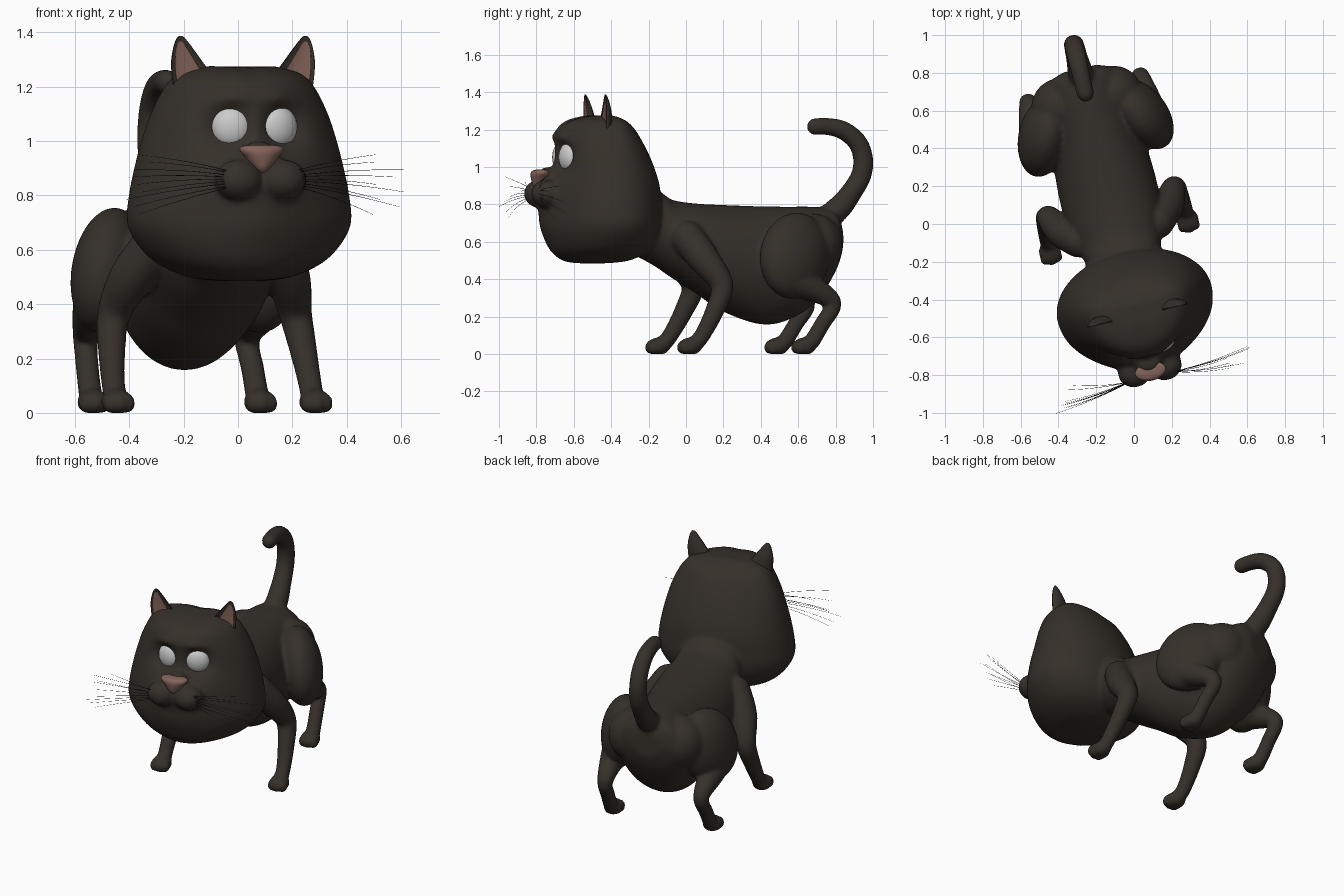
import bpy, bmesh, math, random
from mathutils import Matrix, Vector

if "Cube" in bpy.data.objects:
    bpy.data.objects.remove(bpy.data.objects["Cube"])

random.seed(4)
# The cat is modelled symmetrically, then turned a little and placed
PLACE = Matrix.Translation((-0.0956, 0, 0)) @ Matrix.Rotation(math.radians(13.2), 4, 'Z')


def material(name, rgb):
    m = bpy.data.materials.new(name)
    m.diffuse_color = (*rgb, 1)
    m.use_nodes = True
    m.node_tree.nodes["Principled BSDF"].inputs["Base Color"].default_value = m.diffuse_color
    return m


FUR = material("dark_fur", (0.036, 0.029, 0.022))
PINK = material("dusty_pink", (0.23, 0.125, 0.10))
WHISKER = material("whisker_black", (0.02, 0.02, 0.02))


def spline(pts, n):
    """Catmull-Rom samples through tuples of any length."""
    out = []
    for i in range(len(pts) - 1):
        p = [pts[max(0, min(len(pts) - 1, i + k))] for k in (-1, 0, 1, 2)]
        for j in range(n):
            t = j / n
            out.append([0.5 * (2 * b + (c - a) * t + (2 * a - 5 * b + 4 * c - d) * t * t
                               + (3 * b - a - 3 * c + d) * t ** 3) for a, b, c, d in zip(*p)])
    return out + [list(pts[-1])]


def loft(bm, rings):
    """Skin a list of point rings and close both ends."""
    vs = [[bm.verts.new(p) for p in r] for r in rings]
    n = len(vs[0])
    faces = [bm.faces.new((a[i], a[(i + 1) % n], b[(i + 1) % n], b[i]))
             for a, b in zip(vs, vs[1:]) for i in range(n)]
    faces += [bm.faces.new(vs[0][::-1]), bm.faces.new(vs[-1])]
    bmesh.ops.recalc_face_normals(bm, faces=faces)


def angles(n):
    return [2 * math.pi * i / n for i in range(n)]


def turn(deg, axis):
    return Matrix.Rotation(math.radians(deg), 4, axis)


def ball(bm, loc, size, seg=24, rot=Matrix()):
    m = Matrix.Translation(loc) @ rot @ Matrix.Diagonal((*size, 1))
    verts = bmesh.ops.create_uvsphere(bm, u_segments=seg, v_segments=seg // 2, radius=1, matrix=m)["verts"]
    for v in verts:
        v.co.z = max(v.co.z, 0)


def tube(bm, pts, n=5, sides=20):
    """Round limb along (x, y, z, radius) points with ball ends."""
    s = spline(pts, n)
    rings = []
    for i, (x, y, z, r) in enumerate(s):
        a, b = s[max(0, i - 1)], s[min(len(s) - 1, i + 1)]
        t = (Vector(b[:3]) - Vector(a[:3])).normalized()
        u = t.cross(Vector((1, 0, 0))).normalized()
        v = t.cross(u)
        rings.append([Vector((x, y, z)) + r * (u * math.cos(q) + v * math.sin(q)) for q in angles(sides)])
    loft(bm, rings)
    for x, y, z, r in (s[0], s[-1]):
        ball(bm, (x, y, z), (r, r, r))


def finish(bm, name, mat=None):
    me = bpy.data.meshes.new(name)
    for f in bm.faces:
        f.smooth = True
    bm.to_mesh(me)
    bm.free()
    ob = bpy.data.objects.new(name, me)
    bpy.context.collection.objects.link(ob)
    ob.matrix_world = PLACE
    if mat:
        me.materials.append(mat)
    return ob


skin = bmesh.new()

# Torso: y, top z, bottom z, half width
torso = [(-.32, .85, .55, .19), (-.17, .875, .47, .205), (-.08, .825, .41, .23), (.05, .805, .33, .255),
         (.2, .797, .23, .262), (.4, .79, .16, .25), (.55, .788, .178, .24), (.7, .787, .27, .23),
         (.8, .77, .42, .19), (.845, .70, .53, .09)]
loft(skin, [[(w * math.cos(q), y, (t + b) / 2 + (t - b) / 2 * math.sin(q)) for q in angles(40)]
            for y, t, b, w in spline(torso, 5)])


# Head: z, half width, front y, back y; eye sockets pressed in, muzzle, chin and arched brows pulled out
def face(x, y, z):
    def g(cx, cz, sx, sz):
        return math.exp(-((abs(x) - cx) / sx) ** 2 - ((z - cz) / sz) ** 2)
    if y < -.5:
        x *= 1 - .9 * (y + .5) ** 2 * (y > -.8)
        y += .060 * g(.106, 1.045, .076, .075)
        y -= .020 * g(.085, 1.16 - 1.5 * (abs(x) - .06) ** 2, .075, .024)
        y -= .055 * g(0, .86, .17, .10) + .02 * g(0, .70, .14, .08)
    if z > 1.2:
        z -= .010 * math.exp(-(x / .05) ** 2)
    return x, y, z


head = [(.485, .08, -.60, -.45), (.50, .19, -.675, -.32), (.55, .305, -.735, -.22), (.62, .378, -.765, -.17),
        (.70, .417, -.775, -.15), (.80, .41, -.77, -.15), (.90, .39, -.755, -.16), (1.0, .364, -.735, -.19),
        (1.1, .33, -.725, -.235), (1.2, .278, -.705, -.295), (1.25, .224, -.65, -.35), (1.276, .13, -.56, -.42)]
YC = -.43
loft(skin, [[face(w * math.cos(q), YC + ((b - YC) if math.sin(q) > 0 else (YC - f)) * math.sin(q), z)
             for q in angles(80)] for z, w, f, b in spline(head, 7)])

# Nose bed
ball(skin, (0, -.76, .945), (.07, .055, .055))

# Tail
tube(skin, [(0, .74, .70, .07), (0, .84, .78, .066), (0, .905, .86, .058), (0, .96, .95, .055),
            (0, .973, 1.04, .054), (0, .943, 1.13, .052), (0, .865, 1.195, .05), (0, .78, 1.216, .047),
            (0, .71, 1.216, .046)])

for s in (1, -1):
    # Muzzle lobe
    ball(skin, (s * .083, -.785, .857), (.09, .083, .076))
    # Front leg
    tube(skin, [(s * .215, -.04, .62, .09), (s * .295, .035, .50, .083), (s * .343, .118, .365, .062),
                (s * .362, .072, .23, .051), (s * .372, .008, .11, .044), (s * .372, -.03, .06, .044)])
    # Hind thigh: flat oval splayed outward at the knee
    ball(skin, (s * .27, .535, .525), (.13, .205, .24), 32,
         turn(s * 22, 'Z') @ turn(s * -8, 'Y') @ turn(-28, 'X'))
    ball(skin, (s * .14, .67, .585), (.16, .155, .165))
    # Shank and hock
    tube(skin, [(s * .31, .47, .42, .10), (s * .312, .60, .36, .075), (s * .305, .735, .275, .048),
                (s * .312, .675, .16, .043), (s * .315, .62, .07, .044)])
    # Paws with toes
    for px, py in ((.374, -.065), (.315, .575)):
        ball(skin, (s * px, py, .040), (.060, .064, .049))
        for k in (-1, 0, 1):
            ball(skin, (s * px + k * .034, py - .042 + abs(k) * .01, .034), (.027, .032, .039), 12)

# Fuse the parts into one soft skin
body = finish(skin, "cat_body", FUR)
rm = body.modifiers.new("fuse", 'REMESH')
rm.mode = 'VOXEL'
rm.voxel_size = .011
rm.use_smooth_shade = True
sm = body.modifiers.new("soften", 'SMOOTH')
sm.factor = .5
sm.iterations = 9

# Nose: rounded triangle
bm = bmesh.new()
nose = [(.882, .01, .02), (.90, .03, .04), (.94, .062, .05), (.965, .082, .05), (.98, .076, .04), (.986, .04, .02)]
loft(bm, [[(w * math.cos(q), -.80 + d * math.sin(q), z) for q in angles(24)] for z, w, d in spline(nose, 4)])
finish(bm, "nose", PINK)

# Ears: z, centre x, half width, depth; hollow at the front with a pink lining
EAR = [(1.17, .185, .075, .055), (1.25, .198, .072, .05), (1.30, .215, .056, .042), (1.35, .229, .033, .026),
       (1.378, .235, .016, .012), (1.387, .236, .006, .005)]
for s, side in ((1, "right"), (-1, "left")):
    for part, wide, front, back, mat in (("ear", 1, -.25, .9, FUR), ("inner_ear", .76, -.1, .5, PINK)):
        bm = bmesh.new()
        loft(bm, [[(s * (cx + wide * w * math.cos(q)),
                    -.50 + d * math.sin(q) * (back if math.sin(q) > 0 else front), z - .02 * (wide < 1))
                   for q in angles(24)] for z, cx, w, d in spline(EAR, 5)])
        finish(bm, f"{part}_{side}", mat)

    # Eye
    bm = bmesh.new()
    ball(bm, (s * .09 + .006, -.668, 1.052), (.072, .046, .077), 32, turn(s * 15, 'Z'))
    finish(bm, f"eye_{side}")

    # Whiskers
    cu = bpy.data.curves.new(f"whiskers_{side}", 'CURVE')
    cu.dimensions = '3D'
    cu.bevel_depth = .0014
    cu.bevel_resolution = 0
    for i in range(9):
        t = i / 8
        start = Vector((s * (.11 + .03 * random.random()), -.83, .89 - .06 * t))
        end = Vector((s * random.uniform(.40, .57), random.uniform(-.91, -.77), .95 - .22 * t))
        mid = (start + end) / 2 + Vector((0, -.02, .012))
        sp = cu.splines.new('POLY')
        sp.points.add(8)
        for j, p in enumerate(sp.points):
            u = j / 8
            p.co = (*((1 - u) ** 2 * start + 2 * u * (1 - u) * mid + u * u * end), 1)
            p.radius = 1 - .6 * u
    cu.materials.append(WHISKER)
    ob = bpy.data.objects.new(f"whiskers_{side}", cu)
    bpy.context.collection.objects.link(ob)
    ob.matrix_world = PLACE
